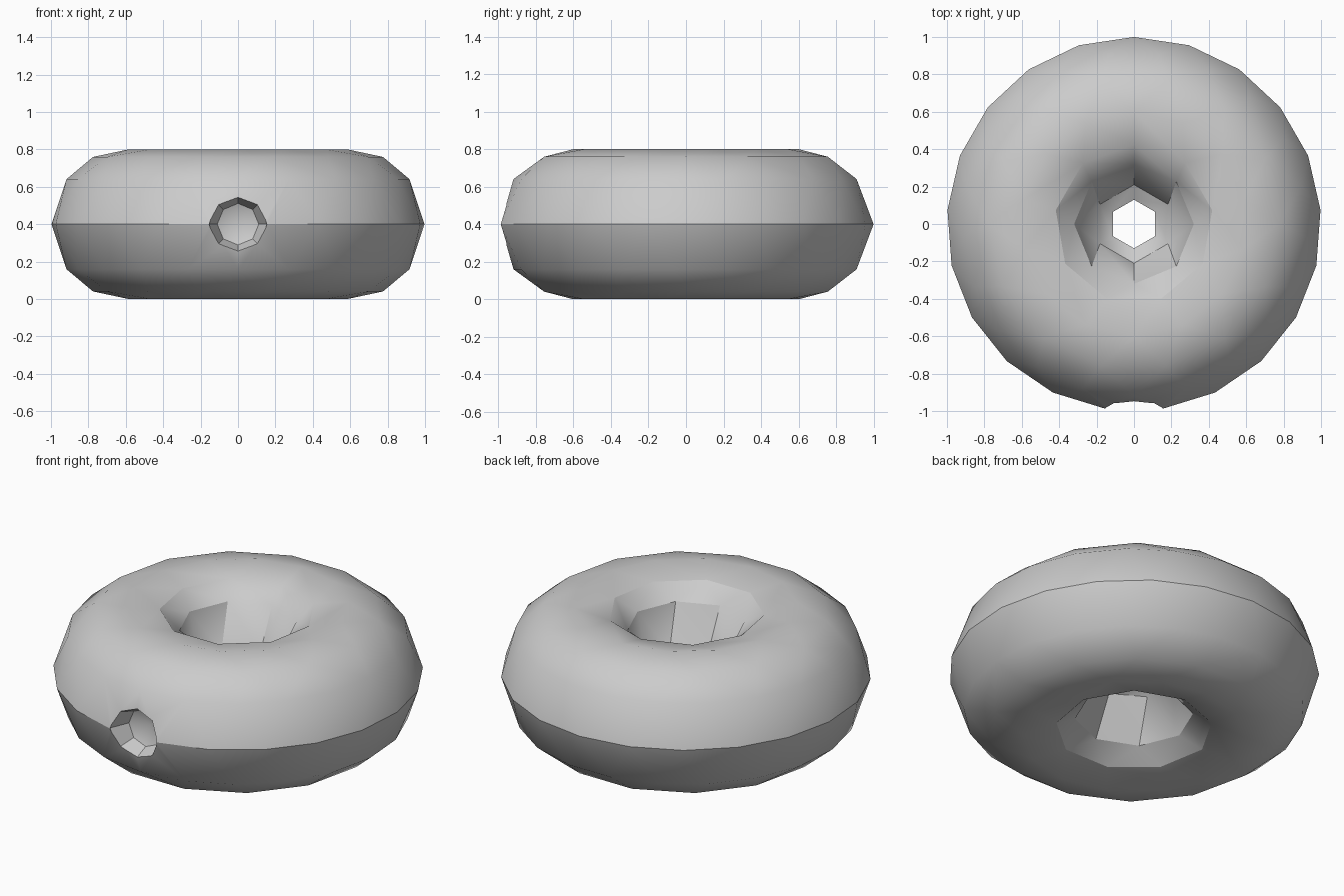
import bpy, bmesh, math
from mathutils import Matrix

old = bpy.data.objects.get("Cube")
if old:
    bpy.data.objects.remove(old, do_unlink=True)

grey = bpy.data.materials.new("plain grey")
grey.use_nodes = True
colour = (0.6, 0.6, 0.6, 1)
grey.diffuse_color = colour
grey.node_tree.nodes["Principled BSDF"].inputs["Base Color"].default_value = colour

MID = 0.4      # half height of the ring, and radius of its tube
CENTRE = 0.6   # distance of the tube's centre from the axis


def tube(degrees):
    """Radius and height above the middle, at an angle round the tube."""
    a = math.radians(degrees)
    return CENTRE + MID * math.cos(a), MID * math.sin(a)


# Upper half cross-section: (radius, height, sides, phase in steps)
upper = [(*tube(37), 21, 0.5), (*tube(64), 14, 0.5), (*tube(90), 14, 0),
         (*tube(116), 9, 0), (0.32, 0.275, 8, 0), (0.21, 0.04, 6, 0)]
equator = (1.0, 0, 21, 0)
waist = (0.13, 0, 6, 0)
lower = [(r, -h, n, p) for r, h, n, p in reversed(upper)]
profile = [equator] + upper + [waist] + lower

bm = bmesh.new()


def make_ring(radius, height, sides, phase):
    verts, angles = [], []
    for i in range(sides):
        turn = (i + phase) / sides
        a = math.pi / 2 + math.tau * turn
        verts.append(bm.verts.new((radius * math.cos(a), radius * math.sin(a), MID + height)))
        angles.append(turn)
    return verts, angles + [angles[0] + 1]


def join(first, second):
    """Zip two rings with triangles, or quads where their corners line up."""
    (va, ta), (vb, tb) = first, second
    n, m, i, j = len(va), len(vb), 0, 0
    while i < n or j < m:
        a0, b0 = va[i % n], vb[j % m]
        a1, b1 = va[(i + 1) % n], vb[(j + 1) % m]
        if i < n and j < m and abs(ta[i + 1] - tb[j + 1]) < 1e-5 and n == m:
            bm.faces.new((a0, a1, b1, b0))
            i, j = i + 1, j + 1
        elif j == m or (i < n and ta[i + 1] <= tb[j + 1]):
            bm.faces.new((a0, a1, b0))
            i += 1
        else:
            bm.faces.new((a0, b1, b0))
            j += 1


# Ring body with its six-sided waisted hole
rings = [make_ring(*row) for row in profile]
for k, ring in enumerate(rings):
    join(ring, rings[(k + 1) % len(rings)])
bmesh.ops.recalc_face_normals(bm, faces=bm.faces)
mesh = bpy.data.meshes.new("ring_body")
bm.to_mesh(mesh)
bm.free()
mesh.materials.append(grey)
body = bpy.data.objects.new("ring_body", mesh)
bpy.context.collection.objects.link(body)

# Round faceted pit in the front
bm = bmesh.new()
bmesh.ops.create_uvsphere(bm, u_segments=8, v_segments=4, radius=0.157)
bmesh.ops.transform(bm, verts=bm.verts, matrix=Matrix.Translation((0, -0.98, MID))
                    @ Matrix.Rotation(math.pi / 2, 4, "X"))
cut_mesh = bpy.data.meshes.new("pit_cutter")
bm.to_mesh(cut_mesh)
bm.free()
cut_mesh.materials.append(grey)
cutter = bpy.data.objects.new("pit_cutter", cut_mesh)
cutter.hide_render = True
bpy.context.collection.objects.link(cutter)
cut = body.modifiers.new("front_pit", "BOOLEAN")
cut.operation = "DIFFERENCE"
cut.solver = "EXACT"
cut.object = cutter

bpy.ops.object.select_all(action="DESELECT")
body.select_set(True)
bpy.context.view_layer.objects.active = body
bpy.ops.object.modifier_apply(modifier=cut.name)
bpy.data.objects.remove(cutter, do_unlink=True)
bpy.ops.object.shade_smooth_by_angle(angle=math.radians(30))
